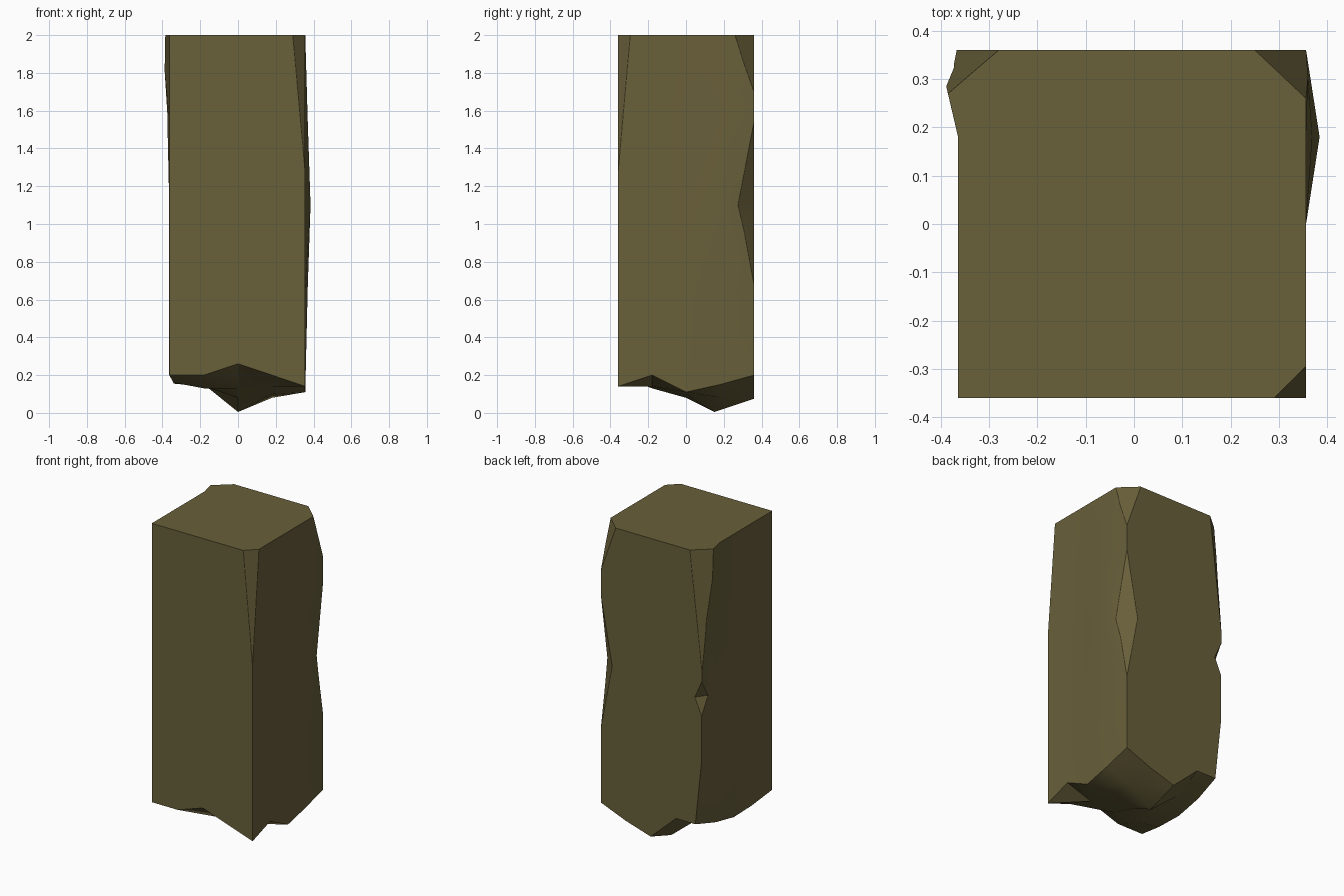
import bpy, bmesh
from mathutils import Vector

if "Cube" in bpy.data.objects:
    bpy.data.objects.remove(bpy.data.objects["Cube"])

X = [-0.364, -0.18, 0.0, 0.18, 0.356]
Y = [-0.36, -0.18, 0.0, 0.18, 0.36]
LEVELS = [None, 0.66, 1.1, 1.55, 2.0]

# Broken underside heights, rows run front to back
BASE = [[0.20, 0.20, 0.26, 0.20, 0.14],
        [0.16, 0.13, 0.13, 0.14, 0.20],
        [0.155, 0.14, 0.08, 0.10, 0.11],
        [0.19, 0.15, 0.005, 0.08, 0.15],
        [0.24, 0.24, 0.075, 0.13, 0.20]]


def position(i, j, k):
    p = Vector((X[i], Y[j], BASE[j][i] if k == 0 else LEVELS[k]))
    if k == 0:
        if i == 0:                       # worn left foot
            p.x += (0.0, 0.022, 0.022, 0.025, 0.045)[j]
        if i == 2 and j == 3:            # lowest point
            p.y = 0.15
    if i == 0 and j == 4:                # flared top left corner
        p.x -= {3: 0.01, 4: 0.042}.get(k, 0)
    if i == 4 and j == 3:                # bulge on the right side
        p.x += {1: 0.013, 2: 0.028, 3: 0.013}.get(k, 0)
    return p


# Pillar body: a 4 x 4 x 4 box shell pushed out of shape
mesh = bpy.data.meshes.new("stone_pillar")
bm = bmesh.new()
verts = {}


def v(i, j, k):
    if (i, j, k) not in verts:
        verts[i, j, k] = bm.verts.new(position(i, j, k))
    return verts[i, j, k]


for a in range(4):
    for b in range(4):
        for s in (0, 4):
            for f in (lambda p, q: (s, p, q), lambda p, q: (p, s, q), lambda p, q: (p, q, s)):
                bm.faces.new([v(*f(a + p, b + q)) for p, q in ((0, 0), (1, 0), (1, 1), (0, 1))])
bmesh.ops.recalc_face_normals(bm, faces=bm.faces)
bmesh.ops.triangulate(bm, faces=[f for f in bm.faces if f.normal.z < -0.5])
bm.to_mesh(mesh)
bm.free()
pillar = bpy.data.objects.new("stone_pillar", mesh)
bpy.context.collection.objects.link(pillar)
mat = bpy.data.materials.new("mossy_stone")
mat.diffuse_color = (0.14, 0.115, 0.042, 1)
mat.use_nodes = True
mat.node_tree.nodes["Principled BSDF"].inputs["Base Color"].default_value = mat.diffuse_color
mesh.materials.append(mat)


def cut(points):
    """Remove a convex chunk from the pillar."""
    cm = bpy.data.meshes.new("chip_cutter")
    b = bmesh.new()
    for p in points:
        b.verts.new(p)
    bmesh.ops.convex_hull(b, input=b.verts)
    bmesh.ops.recalc_face_normals(b, faces=b.faces)
    b.to_mesh(cm)
    b.free()
    c = bpy.data.objects.new("chip_cutter", cm)
    c.hide_render = True
    c.hide_set(False) if c.name in bpy.context.view_layer.objects else None
    bpy.context.collection.objects.link(c)
    m = pillar.modifiers.new("chip", 'BOOLEAN')
    m.operation, m.solver, m.object = 'DIFFERENCE', 'EXACT', c
    bpy.context.view_layer.objects.active = pillar
    bpy.ops.object.modifier_apply(modifier=m.name)
    bpy.data.objects.remove(c)


def top_chip(a, b, tip):
    a, b, tip = (Vector(p) for p in (a, b, tip))
    wide = [tip + (p + (p - q) * 0.6 - tip) * 1.1 for p, q in ((a, b), (b, a))]
    out = Vector((tip.x, tip.y, 0)) * 0.6
    cut([tip, *wide, tip + out, Vector((tip.x, tip.y, 2.3)) + out])


def edge_chip(a, b, low, high):
    a, b, low, high = (Vector(p) for p in (a, b, low, high))
    out = Vector((low.x, low.y, 0)) * 0.6
    cut([low, high, a + (a - b) * 0.4, b + (b - a) * 0.4, low + out, high + out])


# Chamfered top corners
top_chip((0.25, 0.36, 2), (0.356, 0.26, 2), (0.356, 0.36, 1.7))
top_chip((-0.28, 0.36, 2), (-0.385, 0.27, 2), (-0.366, 0.36, 1.24))
top_chip((0.29, -0.36, 2), (0.356, -0.295, 2), (0.356, -0.36, 1.27))

# Chips knocked out of the rear edges
edge_chip((0.369, 0.275, 1.1), (0.275, 0.36, 1.1), (0.356, 0.36, 0.68), (0.356, 0.36, 1.54))
edge_chip((-0.364, 0.295, 1.06), (-0.315, 0.36, 1.06), (-0.364, 0.36, 0.95), (-0.364, 0.36, 1.17))

# Fine worn edges and shading
bev = pillar.modifiers.new("worn_edges", 'BEVEL')
bev.width, bev.segments, bev.limit_method, bev.angle_limit = 0.004, 1, 'ANGLE', 0.6
bpy.ops.object.select_all(action='DESELECT')
pillar.select_set(True)
bpy.context.view_layer.objects.active = pillar
bpy.ops.object.shade_smooth_by_angle(angle=0.5)
